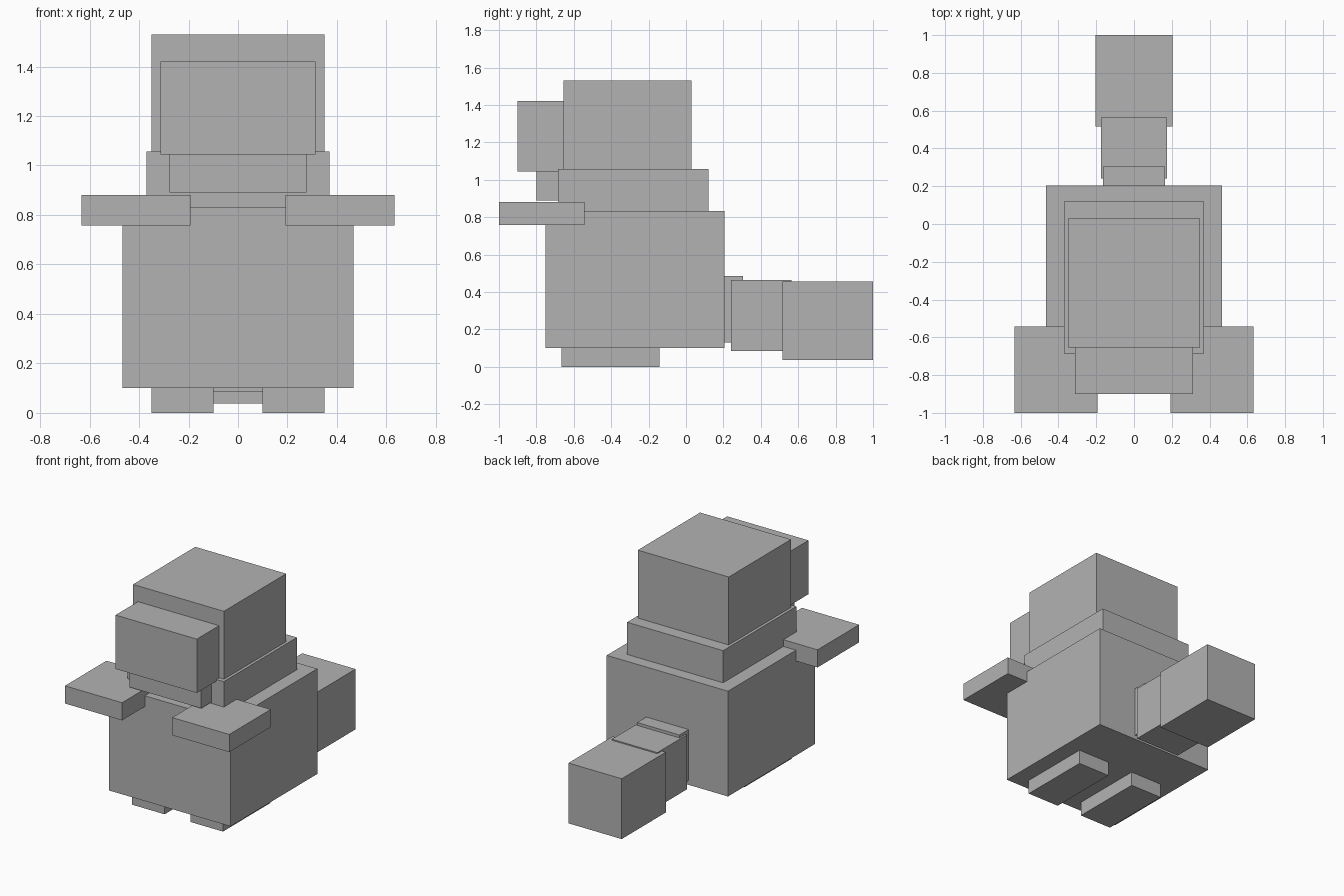
import bpy

cube = bpy.data.objects.get("Cube")
if cube:
    bpy.data.objects.remove(cube, do_unlink=True)

# One plain grey for the whole figure
grey = bpy.data.materials.new("plain grey")
grey.use_nodes = True
colour = (0.45, 0.45, 0.45, 1)
grey.diffuse_color = colour
grey.node_tree.nodes["Principled BSDF"].inputs["Base Color"].default_value = colour


def box(name, x, y, z):
    """Axis-aligned block given by its (low, high) range on each axis."""
    ranges = (x, y, z)
    bpy.ops.mesh.primitive_cube_add(size=1, location=[(a + b) / 2 for a, b in ranges])
    obj = bpy.context.object
    obj.name = name
    obj.scale = [b - a for a, b in ranges]
    bpy.ops.object.transform_apply(location=False, rotation=False, scale=True)
    obj.data.materials.append(grey)
    return obj


def centred(name, half, y, z):
    return box(name, (-half, half), y, z)


def pair(name, x, y, z):
    box("left_" + name, x, y, z)
    box("right_" + name, (-x[1], -x[0]), y, z)


# Torso and head
centred("body", 0.467, (-0.75, 0.205), (0.10, 0.833))
centred("neck", 0.37, (-0.685, 0.12), (0.833, 1.057))
centred("head", 0.35, (-0.655, 0.03), (1.057, 1.53))
centred("snout", 0.313, (-0.90, -0.655), (1.045, 1.42))
centred("jaw", 0.277, (-0.80, -0.685), (0.89, 1.045))

# Limbs
pair("arm", (0.193, 0.633), (-1.0, -0.543), (0.757, 0.88))
pair("foot", (0.10, 0.35), (-0.665, -0.143), (0.0, 0.10))

# Tail, growing thicker towards the tip
centred("tail_base", 0.163, (0.205, 0.305), (0.13, 0.485))
centred("tail_middle", 0.175, (0.24, 0.565), (0.085, 0.465))
centred("tail_tip", 0.205, (0.515, 1.0), (0.037, 0.457))
